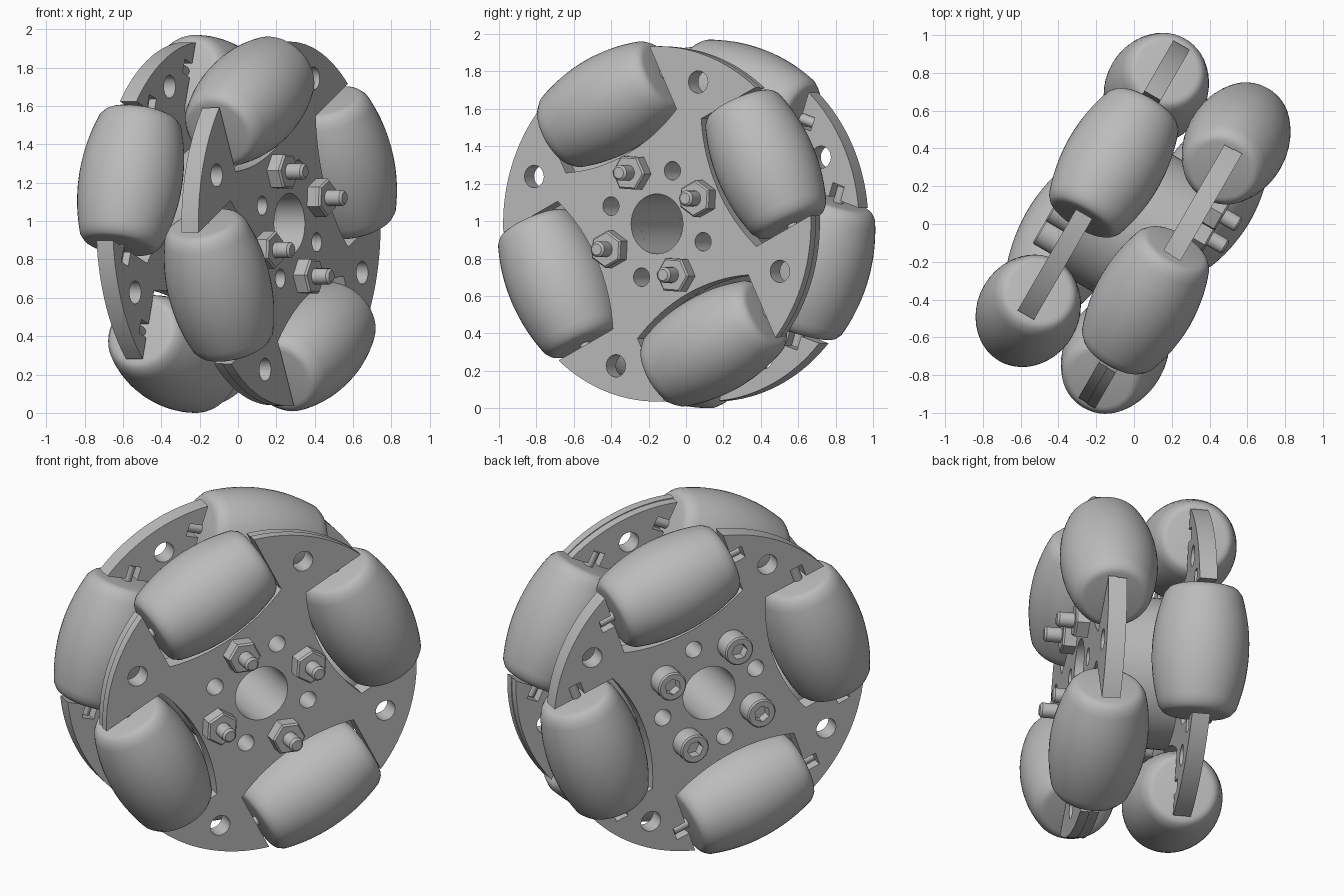
import bpy, bmesh, math
from math import sin, cos, pi, sqrt, radians
from mathutils import Matrix

cube = bpy.data.objects.get("Cube")
if cube:
    bpy.data.objects.remove(cube, do_unlink=True)

# Main dimensions
WHEEL_R, ROLLER_ORBIT, PLATE_R = 0.985, 0.715, 0.95
ROLLER_HALF, POCKET_HALF, PIN_HALF = 0.36, 0.382, 0.45
ROLLER_D = 0.255
NEAR_PHASE, FAR_PHASE = radians(26.5), radians(71.5)

# Wheel frame: local z is the axle, local y is up
FRAME = Matrix(((0.5, 0, 0.866, 0), (0.866, 0, -0.5, 0),
                (0, 1, 0, WHEEL_R), (0, 0, 0, 1)))

grey = bpy.data.materials.new("plain_grey")
grey.diffuse_color = (0.5, 0.5, 0.5, 1)
grey.use_nodes = True
grey.node_tree.nodes["Principled BSDF"].inputs["Base Color"].default_value = (0.5, 0.5, 0.5, 1)


def finish(name, bm):
    """Turn a bmesh in wheel coordinates into a placed object."""
    bmesh.ops.recalc_face_normals(bm, faces=bm.faces)
    mesh = bpy.data.meshes.new(name)
    bm.to_mesh(mesh)
    bm.free()
    mesh.transform(FRAME)
    mesh.materials.append(grey)
    ob = bpy.data.objects.new(name, mesh)
    bpy.context.collection.objects.link(ob)
    return ob


def smooth(ob, angle=35):
    bpy.ops.object.select_all(action="DESELECT")
    ob.select_set(True)
    bpy.context.view_layer.objects.active = ob
    bpy.ops.object.shade_smooth_by_angle(angle=radians(angle))


def lathe(bm, profile, matrix, segments=32, closed=False):
    """Spin (radius, height) points about z, then place them with matrix."""
    rings = []
    for r, h in profile:
        count = segments if r > 0 else 1
        rings.append([bm.verts.new(matrix @ Matrix.Rotation(2 * pi * i / segments, 4, "Z")
                                   @ Matrix.Translation((r, 0, h)).translation)
                      for i in range(count)])
    pairs = list(zip(rings, rings[1:]))
    if closed:
        pairs.append((rings[-1], rings[0]))
    for a, b in pairs:
        for i in range(segments):
            j = (i + 1) % segments
            loop = [a[i % len(a)], a[j % len(a)], b[j % len(b)], b[i % len(b)]]
            bm.faces.new(list(dict.fromkeys(loop)))


def rod(bm, radius, low, high, matrix, segments=24, chamfer=0.0):
    profile = [(0, low), (radius, low), (radius, high - chamfer)]
    if chamfer:
        profile.append((radius - chamfer, high))
    lathe(bm, profile + [(0, high)], matrix, segments)


def polar(angle, radius, height=0.0):
    return Matrix.Rotation(angle, 4, "Z") @ Matrix.Translation((radius, 0, height))


def cut(ob, cutter):
    """Subtract cutter from ob and discard it."""
    cutter.hide_render = True
    mod = ob.modifiers.new("cut", "BOOLEAN")
    mod.operation, mod.solver, mod.object = "DIFFERENCE", "EXACT", cutter
    bpy.context.view_layer.objects.active = ob
    bpy.ops.object.modifier_apply(modifier=mod.name)
    bpy.data.objects.remove(cutter, do_unlink=True)


def barrel(s):
    """Roller radius at distance s from its middle."""
    return sqrt(WHEEL_R ** 2 - s * s) - ROLLER_ORBIT


def plate_outline(phase, radius):
    """Disc outline with four barrel-shaped pockets open to the rim."""
    points = []
    half_angle = math.asin(POCKET_HALF / radius)
    for k in range(4):
        a = phase + k * pi / 2
        for i in range(17):
            s = POCKET_HALF * (i / 8 - 1)
            x = ROLLER_ORBIT - barrel(s) - 0.027
            points.append((x * cos(a) - s * sin(a), x * sin(a) + s * cos(a)))
        for i in range(17):
            t = a + half_angle + (pi / 2 - 2 * half_angle) * i / 16
            points.append((radius * cos(t), radius * sin(t)))
    return points


def plate(name, phase, low, high, radius, slotted):
    bm = bmesh.new()
    face = bm.faces.new([bm.verts.new((x, y, low)) for x, y in plate_outline(phase, radius)])
    top = bmesh.ops.extrude_face_region(bm, geom=[face])
    bmesh.ops.translate(bm, vec=(0, 0, high - low),
                        verts=[v for v in top["geom"] if isinstance(v, bmesh.types.BMVert)])
    ob = finish(name, bm)
    # Bore, lightening holes, spare bolt holes and pin slots
    tool = bmesh.new()
    rod(tool, 0.16, low - 0.1, high + 0.1, Matrix(), 48)
    for k in range(4):
        a = phase + pi / 4 + k * pi / 2
        rod(tool, 0.06, low - 0.1, high + 0.1, polar(a, 0.80))
        spare = FAR_PHASE + k * pi / 2
        rod(tool, 0.05, low - 0.1, high + 0.1, polar(spare, 0.30))
        if slotted:
            for side in (-1, 1):
                place = polar(phase + k * pi / 2, ROLLER_ORBIT, (low + high) / 2)
                place = place @ Matrix.Translation((0, side * 0.41, 0))
                bmesh.ops.create_cube(tool, size=1,
                                      matrix=place @ Matrix.Diagonal((0.075, 0.1, high - low + 0.1, 1)))
    cut(ob, finish(name + "_cutter", tool))
    smooth(ob)


# Side plates: the near one carries a solid cover layer
plate("near_plate_cover", NEAR_PHASE, 0.258, 0.31, 0.95, False)
plate("near_plate_inner", NEAR_PHASE, 0.205, 0.258, 0.945, True)
plate("far_plate", FAR_PHASE, -0.305, -0.205, 0.95, True)

# Hub spacer between the plates
bm = bmesh.new()
lathe(bm, [(0.16, -0.206), (0.42, -0.206), (0.42, 0.206), (0.16, 0.206)], Matrix(), 64, True)
spacer = finish("hub_spacer", bm)
tool = bmesh.new()
for k in range(4):
    rod(tool, 0.05, -0.4, 0.4, polar(FAR_PHASE + k * pi / 2, 0.30))
cut(spacer, finish("spacer_cutter", tool))
smooth(spacer)

# Barrel rollers and their pins
end = [(0, ROLLER_HALF), (0.16, ROLLER_HALF), (0.178, 0.357), (0.193, 0.349), (0.203, 0.337)]
arc = [(barrel(s), s) for s in (0.32 * (1 - i / 10) for i in range(21))]
roller_profile = end + arc + [(r, -h) for r, h in reversed(end)]
for side, phase, depth in (("near", NEAR_PHASE, ROLLER_D), ("far", FAR_PHASE, -ROLLER_D)):
    for k in range(4):
        place = polar(phase + k * pi / 2, ROLLER_ORBIT, depth) @ Matrix.Rotation(-pi / 2, 4, "X")
        bm = bmesh.new()
        lathe(bm, roller_profile, place, 48)
        smooth(finish(f"{side}_roller_{k + 1}", bm))
        bm = bmesh.new()
        rod(bm, 0.028, -PIN_HALF, PIN_HALF, place, 16)
        smooth(finish(f"{side}_roller_pin_{k + 1}", bm))

# Socket screws with hex nuts
for k in range(4):
    place = polar(NEAR_PHASE + k * pi / 2, 0.305)
    bm = bmesh.new()
    rod(bm, 0.042, -0.32, 0.485, place, 24, 0.012)
    smooth(finish(f"screw_shank_{k + 1}", bm))
    bm = bmesh.new()
    rod(bm, 0.085, 0.304, 0.415, place @ Matrix.Rotation(pi, 4, "X"), 32, 0.008)
    head = finish(f"screw_head_{k + 1}", bm)
    tool = bmesh.new()
    rod(tool, 0.048, -0.5, -0.36, place, 6)
    cut(head, finish("socket_cutter", tool))
    smooth(head)
    bm = bmesh.new()
    rod(bm, 0.1, 0.309, 0.388, place, 6, 0.01)
    finish(f"hex_nut_{k + 1}", bm)
